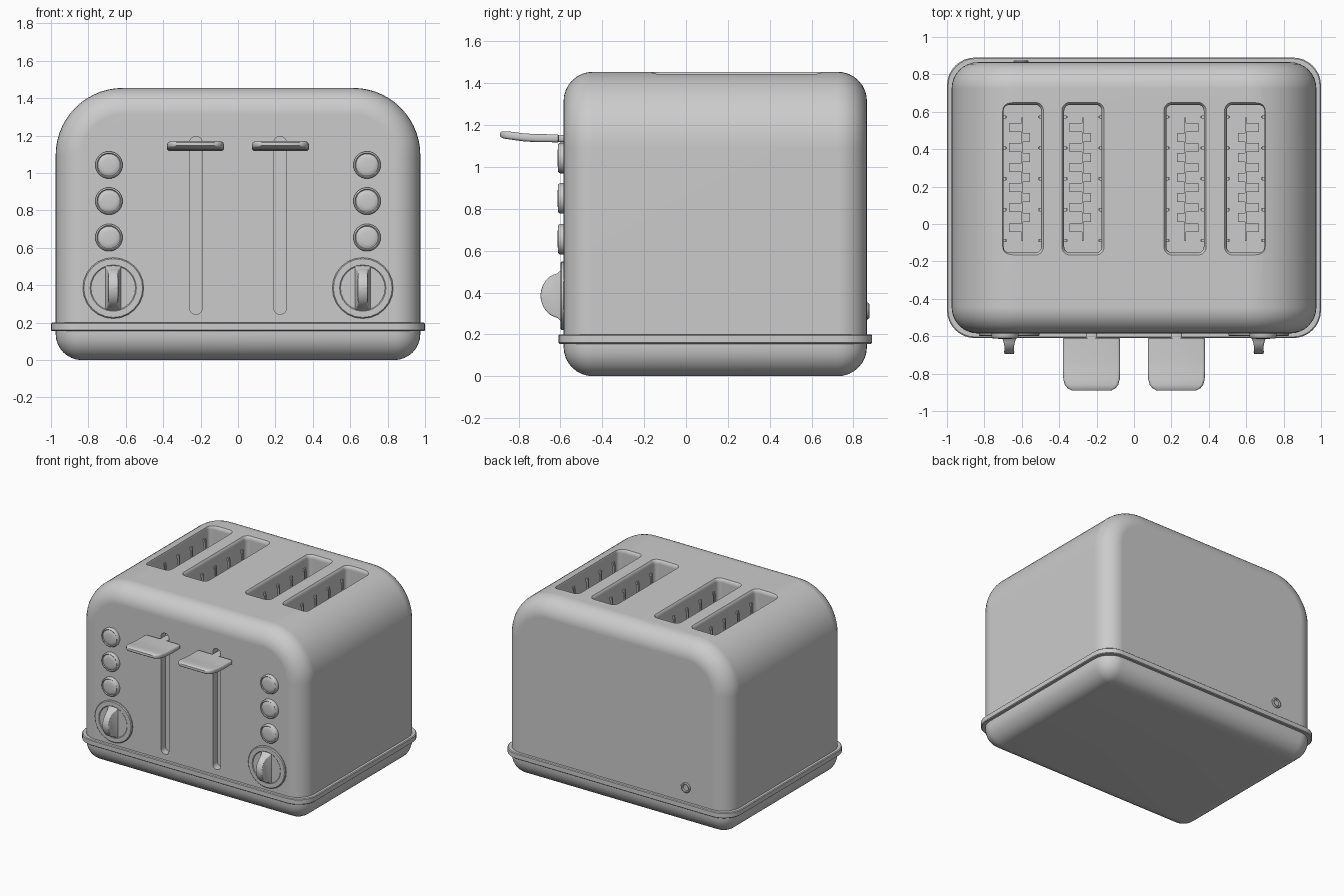
import bpy, bmesh
from math import sin, cos, pi, radians

if "Cube" in bpy.data.objects:
    bpy.data.objects.remove(bpy.data.objects["Cube"])


def rrect(hu, hv, r, n=8):
    """2D rounded rectangle, counter-clockwise."""
    r = max(min(r, hu - .001, hv - .001), .002)
    pts = []
    for k, (su, sv) in enumerate(((1, 1), (-1, 1), (-1, -1), (1, -1))):
        for i in range(n + 1):
            a = (k + i / n) * pi / 2
            pts.append((su * (hu - r) + r * cos(a), sv * (hv - r) + r * sin(a)))
    return pts


def circle(r, n):
    return [(r * cos(2 * pi * i / n), r * sin(2 * pi * i / n)) for i in range(n)]


def flat(pts, z, cx=0, cy=0):
    return [(cx + u, cy + v, z) for u, v in pts]


def upright(pts, y, cx=0, cz=0):
    return [(cx + u, y, cz + v) for u, v in pts]


def finish(name, bm, angle=35):
    bmesh.ops.recalc_face_normals(bm, faces=bm.faces)
    me = bpy.data.meshes.new(name)
    bm.to_mesh(me)
    bm.free()
    ob = bpy.data.objects.new(name, me)
    bpy.context.collection.objects.link(ob)
    smooth(ob, angle)
    return ob


def smooth(ob, angle=35):
    bpy.ops.object.select_all(action='DESELECT')
    ob.select_set(True)
    bpy.context.view_layer.objects.active = ob
    bpy.ops.object.shade_smooth_by_angle(angle=radians(angle))


def loft(name, rings, angle=35):
    """Skin a stack of equal-length rings and cap both ends."""
    bm = bmesh.new()
    vs = [[bm.verts.new(p) for p in ring] for ring in rings]
    n = len(vs[0])
    for a, b in zip(vs, vs[1:]):
        for i in range(n):
            bm.faces.new((a[i], a[(i + 1) % n], b[(i + 1) % n], b[i]))
    bm.faces.new(vs[0])
    bm.faces.new(vs[-1])
    return finish(name, bm, angle)


def add_box(bm, x0, x1, y0, y1, z0, z1):
    vs = bmesh.ops.create_cube(bm, size=1)['verts']
    for v in vs:
        v.co = ((x0 + x1) / 2 + v.co.x * (x1 - x0),
                (y0 + y1) / 2 + v.co.y * (y1 - y0),
                (z0 + z1) / 2 + v.co.z * (z1 - z0))


CY = .14             # centre of the housing in y
HX, HY = .975, .725  # housing half sizes
R = .14              # soft edge radius
SLOT_X, SLOT_Y, SLOT_HW, SLOT_HL = (.273, .597), .242, .1, .395


# Housing: arched profile swept front to back with rounded rims
def arch(inset, y):
    hx, top, r = HX - inset, 1.455 - inset, .36 - inset
    pts = [(hx, .18)]
    for k, s in enumerate((1, -1)):
        for i in range(15):
            a = (k + i / 14) * pi / 2
            pts.append((s * (hx - r) + r * cos(a), top - r + r * sin(a)))
    return upright(pts + [(-hx, .18)], y)


quarter = [i / 8 * pi / 2 for i in range(9)]
edge = [(R * (1 - sin(a)), HY - R + R * cos(a)) for a in quarter]
body = loft("housing", [arch(i, CY - d) for i, d in edge]
            + [arch(i, CY + d) for i, d in reversed(edge)])

# Cut the bread slots (flared lip) and the lever grooves
cutters = []
for s in (-1, 1):
    for x in SLOT_X:
        levels = ((.3, 0), (1.425, 0), (1.437, .002), (1.447, .006), (1.456, .014), (1.55, .014))
        cutters.append(loft("slot_cutter", [
            flat(rrect(SLOT_HW + o, SLOT_HL + o, .03 + o, 5), z, s * x, SLOT_Y) for z, o in levels]))
    cutters.append(loft("groove_cutter", [
        upright(rrect(.034, .475, .034), y, s * .225, .72) for y in (-.7, -.53)]))
for c in cutters:
    c.hide_render = True
    m = body.modifiers.new("cut", 'BOOLEAN')
    m.operation, m.solver, m.object = 'DIFFERENCE', 'EXACT', c
    bpy.context.view_layer.objects.active = body
    bpy.ops.object.modifier_apply(modifier=m.name)
    bpy.data.objects.remove(c)
smooth(body)
wn = body.modifiers.new("normals", 'WEIGHTED_NORMAL')
wn.keep_sharp = True

# Rounded base tub and projecting trim band
tub = [(R * (1 - cos(a)), R * (1 - sin(a))) for a in quarter]
loft("base", [flat(rrect(HX - i, HY - i, R - i), z, 0, CY) for i, z in tub[::-1] + [(0, .17)]])
loft("trim_band", [flat(rrect(1 - i, .75 - i, .15 - i), z, 0, CY)
                   for i, z in ((.006, .155), (0, .16), (0, .195), (.006, .2))])

for s, side in ((-1, "left"), (1, "right")):
    # Bread racks and guide wires inside the slots
    for x, place in zip(SLOT_X, ("inner", "outer")):
        bm = bmesh.new()
        cx = s * x
        add_box(bm, cx - .004, cx + .004, -.09, .57, .42, .46)
        for k in range(6):
            y = -.02 + k * .107
            add_box(bm, cx, cx + s * .072, y - .024, y + .024, .44, .455)
            if k < 5:
                add_box(bm, cx - s * .042, cx, y + .03, y + .078, .44, .455)
        finish(f"bread_rack_{place}_{side}", bm)
        bm = bmesh.new()
        for w in (-1, 1):
            for k in range(-2, 3):
                y, wx = SLOT_Y + k * .165, cx + w * .088
                add_box(bm, wx - .005, wx + .005, y - .006, y + .006, .3, 1.36)
                add_box(bm, min(wx, cx + w * .108), max(wx, cx + w * .108),
                        y - .009, y + .009, 1.35, 1.37)
        finish(f"guide_wires_{place}_{side}", bm)

    # Lever: curved paddle and stem
    paddle = ((-.607, .146, 1.137, .013), (-.613, .152, 1.137, .019), (-.72, .153, 1.138, .019),
              (-.78, .153, 1.142, .019), (-.83, .151, 1.149, .019), (-.86, .143, 1.152, .018),
              (-.878, .128, 1.154, .016), (-.889, .108, 1.155, .009))
    loft(f"lever_paddle_{side}", [upright(rrect(hw, ht, .014, 4), y, s * .227, z)
                                  for y, hw, z, ht in paddle])
    loft(f"lever_stem_{side}", [upright(rrect(.03, .017, .01, 3), y, s * .227, 1.137)
                                for y in (-.535, -.62)])

    # Push buttons
    for i, z in enumerate((.655, .85, 1.043)):
        prof = ((-.57, .073), (-.602, .073), (-.609, .069), (-.611, .065),
                (-.606, .06), (-.611, .052), (-.614, .035))
        loft(f"button_{side}_{i + 1}", [upright(circle(r, 28), y, s * .69, z) for y, r in prof])

    # Browning dial: plate and raised grip
    plate = ((-.57, .163), (-.594, .163), (-.6, .157), (-.6, .124), (-.596, .119))
    loft(f"dial_plate_{side}", [upright(circle(r, 24), y, s * .667, .385) for y, r in plate])
    grip = ((-.59, .044, .122), (-.605, .04, .116), (-.615, .036, .106), (-.632, .03, .1),
            (-.652, .026, .09), (-.67, .026, .072), (-.684, .027, .05), (-.692, .026, .026),
            (-.695, .024, .008))
    loft(f"dial_grip_{side}", [upright(rrect(w, h, .008, 3), y, s * .667, .385)
                               for y, w, h in grip], 40)

# Cord grommet on the back
loft("cord_grommet", [upright(circle(r, 20), y, -.605, .312) for y, r in
                      ((.85, .04), (.87, .04), (.876, .034), (.876, .026), (.867, .022))])
